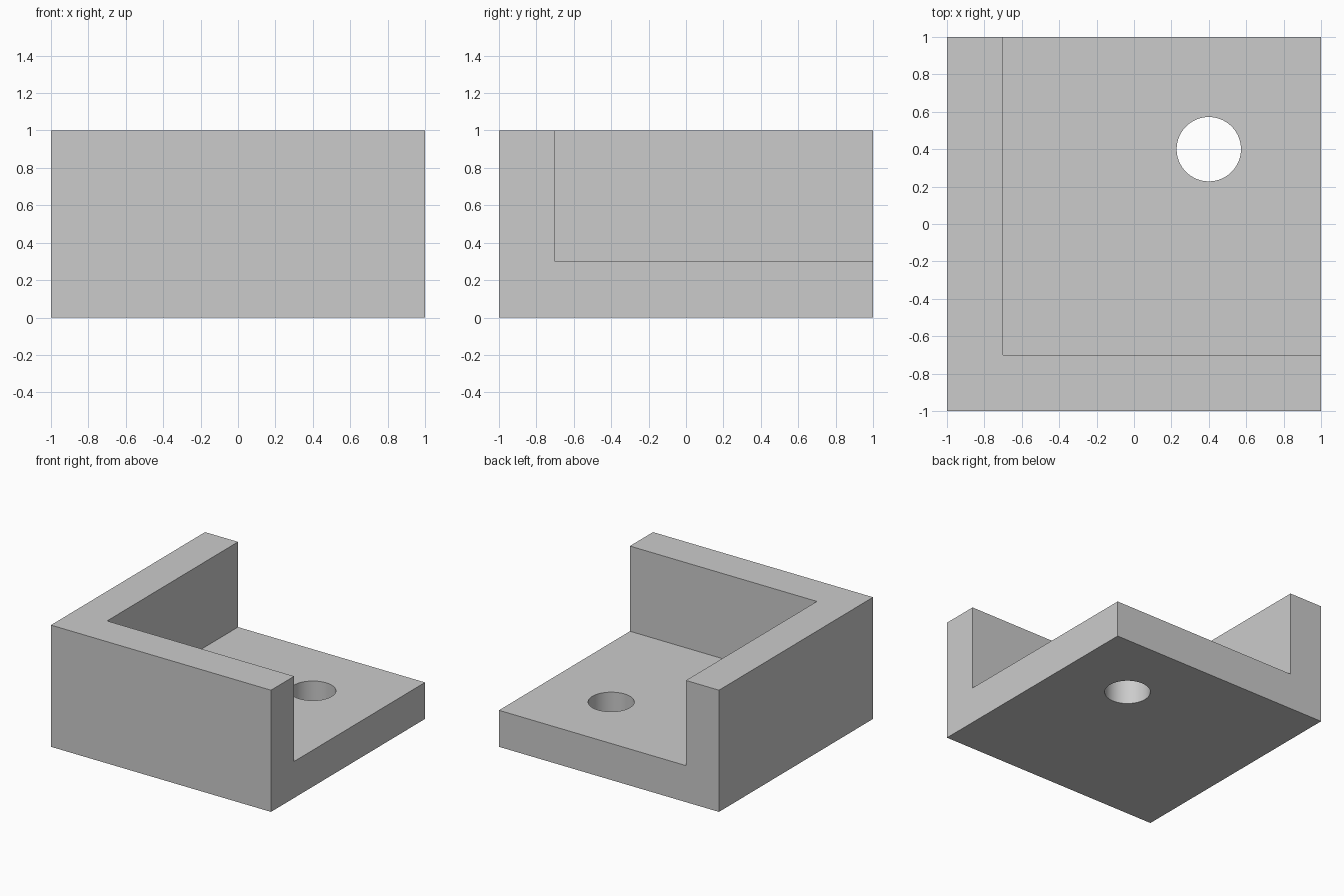
import bpy
import math
from mathutils import Vector

old = bpy.data.objects.get("Cube")
if old:
    bpy.data.objects.remove(old, do_unlink=True)

WALL = 0.3           # thickness of floor and walls
HEIGHT = 1.0
HOLE_RADIUS = 0.172

grey = bpy.data.materials.new("plain grey")
grey.use_nodes = True
colour = (0.6, 0.6, 0.6, 1)
grey.diffuse_color = colour
grey.node_tree.nodes["Principled BSDF"].inputs["Base Color"].default_value = colour


def box(name, low, high):
    """Axis-aligned box between two corners."""
    low, high = Vector(low), Vector(high)
    bpy.ops.mesh.primitive_cube_add(size=1, location=(low + high) / 2)
    ob = bpy.context.object
    ob.name = name
    ob.scale = high - low
    bpy.ops.object.transform_apply(location=True, rotation=False, scale=True)
    ob.data.materials.append(grey)
    return ob


def cut(target, cutter):
    """Subtract the cutter from the target and discard it."""
    cutter.hide_render = True
    mod = target.modifiers.new("cut", 'BOOLEAN')
    mod.operation = 'DIFFERENCE'
    mod.solver = 'EXACT'
    mod.object = cutter
    bpy.context.view_layer.objects.active = target
    bpy.ops.object.modifier_apply(modifier=mod.name)
    bpy.data.objects.remove(cutter, do_unlink=True)


# Corner bracket: solid block with an open pocket leaving floor, front and right walls
bracket = box("corner_bracket", (-1, -1, 0), (1, 1, HEIGHT))
cut(bracket, box("pocket_cutter", (WALL - 1, WALL - 1, WALL), (1.5, 1.5, 1.5)))

# Round hole through the floor
bpy.ops.mesh.primitive_cylinder_add(vertices=64, radius=HOLE_RADIUS, depth=1,
                                    location=(0.4, 0.4, 0.15))
hole = bpy.context.object
hole.name = "hole_cutter"
hole.data.materials.append(grey)
cut(bracket, hole)

# Smooth the hole wall, keep the block edges sharp
bpy.ops.object.select_all(action='DESELECT')
bracket.select_set(True)
bpy.context.view_layer.objects.active = bracket
bpy.ops.object.shade_smooth_by_angle(angle=math.radians(30))
